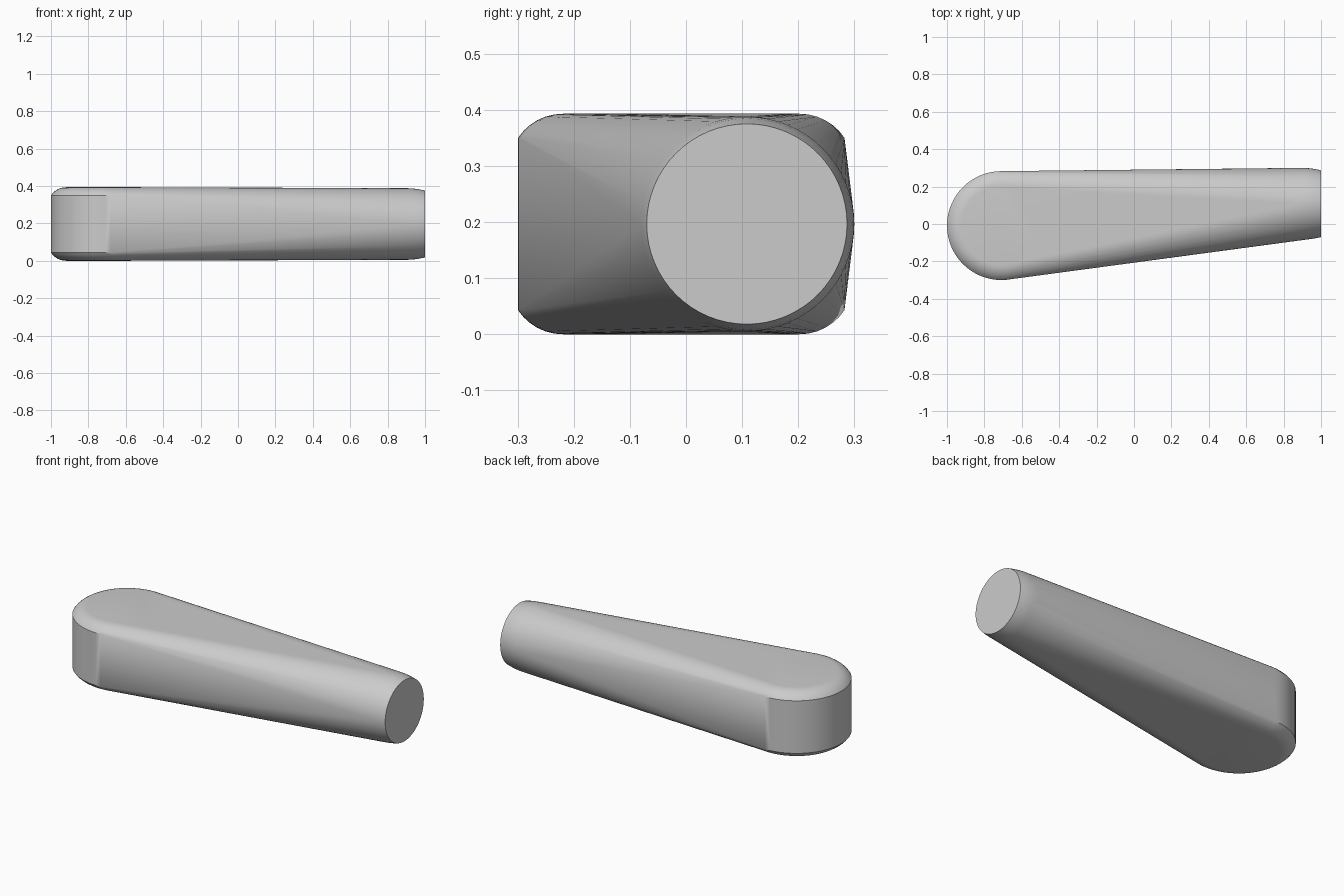
import bpy, bmesh
from math import sin, cos, pi, radians

if "Cube" in bpy.data.objects:
    bpy.data.objects.remove(bpy.data.objects["Cube"])

MID_Z = 0.197
SEG = 64

bm = bmesh.new()

def ring(place, r):
    """Add a circle of points; place maps two local coordinates to 3D."""
    for i in range(SEG):
        a = 2 * pi * i / SEG
        bm.verts.new(place(r * cos(a), r * sin(a)))

# Broad upright round end, with rounded top and bottom rims
HX, HY, HR, HALF = -0.709, -0.0085, 0.291, 0.1965
ARC = 0.096
for side in (-1, 1):
    for k in range(7):
        t = radians(56.5) * k / 6
        r = HR - ARC * sin(radians(56.5)) + ARC * sin(t)
        z = MID_Z + side * (HALF - ARC * (1 - cos(t)))
        ring(lambda u, v: (HX + u, HY + v, z), r)

# Round grip tip, easing in towards its flat end
for x, r in ((0.89, 0.1915), (0.92, 0.191), (0.95, 0.188), (0.975, 0.184), (1.0, 0.1785)):
    ring(lambda u, v: (x, 0.1085 + u, MID_Z + v), r)

# Skin stretched around both ends
hull = bmesh.ops.convex_hull(bm, input=bm.verts[:])
bmesh.ops.delete(bm, geom=[v for v in bm.verts if not v.link_faces], context='VERTS')
bmesh.ops.dissolve_limit(bm, angle_limit=radians(0.3), verts=bm.verts[:], edges=bm.edges[:])
bmesh.ops.recalc_face_normals(bm, faces=bm.faces[:])
low = min(v.co.z for v in bm.verts)
bmesh.ops.translate(bm, vec=(0, 0, -low), verts=bm.verts[:])

mesh = bpy.data.meshes.new("tapered_handle")
bm.to_mesh(mesh)
bm.free()
handle = bpy.data.objects.new("tapered_handle", mesh)
bpy.context.collection.objects.link(handle)
bpy.context.view_layer.objects.active = handle
handle.select_set(True)
bpy.ops.object.shade_smooth_by_angle(angle=radians(30))
